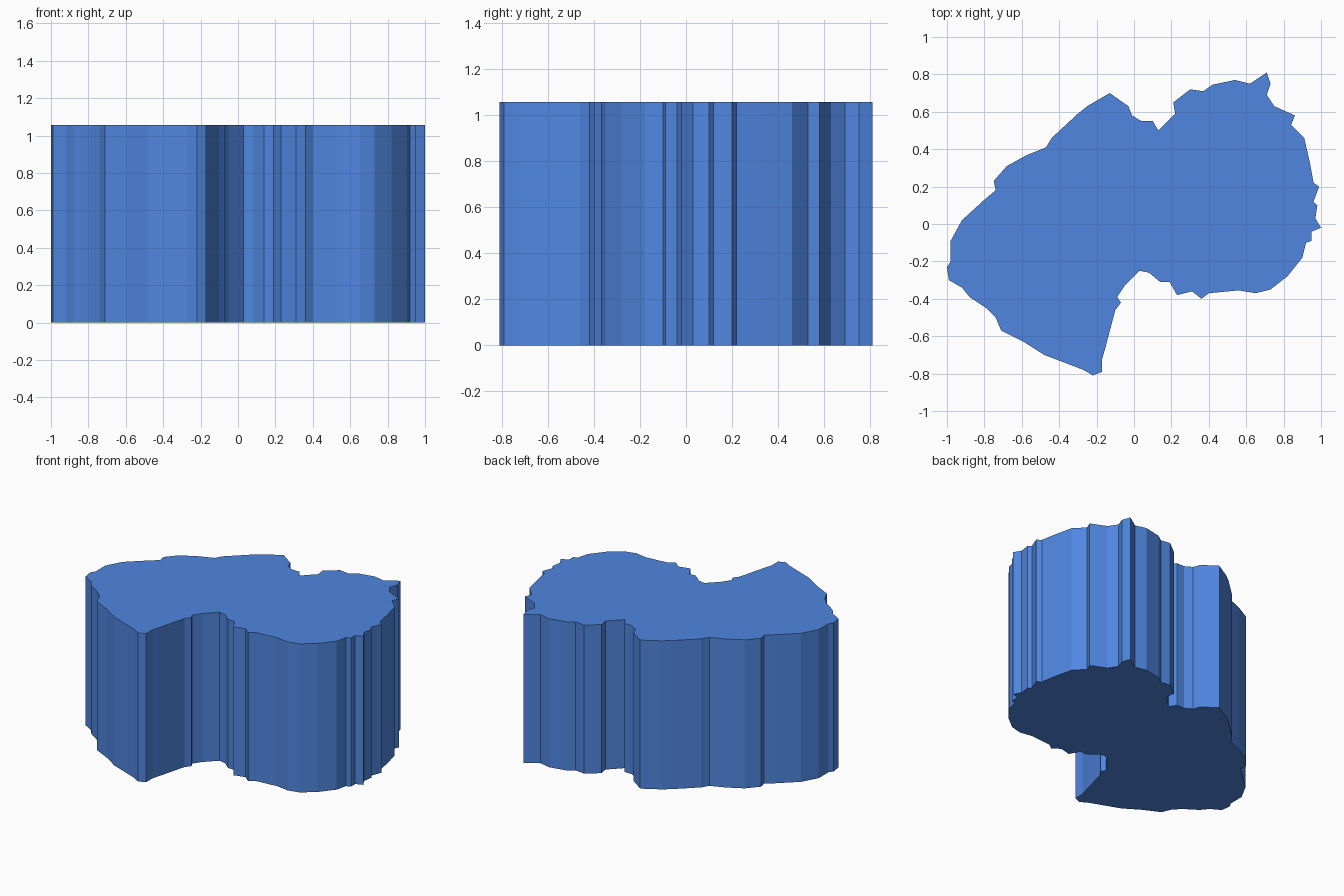
import bpy, bmesh

HEIGHT = 1.056

# Outline seen from the top, counter-clockwise, one stretch per side
south_west = [(-1, -.23), (-.99, -.3), (-.92, -.34), (-.88, -.39), (-.79, -.45),
              (-.74, -.5), (-.71, -.57), (-.59, -.63), (-.48, -.7), (-.27, -.78),
              (-.22, -.81), (-.17, -.79), (-.17, -.72), (-.15, -.65), (-.1, -.46)]
south_bay = [(-.07, -.42), (-.09, -.39), (-.05, -.33), (.03, -.25), (.08, -.26),
             (.14, -.31), (.19, -.31), (.23, -.38), (.31, -.36), (.36, -.4),
             (.4, -.37), (.56, -.355), (.65, -.37), (.73, -.35)]
east = [(.82, -.28), (.9, -.18), (.92, -.1), (.95, -.09), (.95, -.04), (1, -.02),
        (.97, .03), (.98, .1), (.96, .12), (.99, .2), (.96, .22), (.94, .33),
        (.91, .46), (.84, .53), (.86, .58), (.75, .63), (.71, .69), (.73, .75)]
north = [(.71, .81), (.62, .75), (.54, .77), (.42, .745), (.37, .71), (.3, .72),
         (.21, .65), (.22, .59), (.13, .5), (.1, .55), (.04, .55), (-.01, .58),
         (-.03, .63), (-.13, .7), (-.25, .63), (-.3, .59)]
north_west = [(-.44, .46), (-.47, .41), (-.57, .37), (-.68, .31), (-.75, .23),
              (-.74, .18), (-.8, .13), (-.92, .02), (-.98, -.09), (-.98, -.2)]
outline = south_west + south_bay + east + north + north_west

# Extruded block
bm = bmesh.new()
base = bm.faces.new([bm.verts.new((x, y, 0)) for x, y in outline])
top = bmesh.ops.extrude_face_region(bm, geom=[base], use_keep_orig=True)
bmesh.ops.translate(bm, vec=(0, 0, HEIGHT),
                    verts=[v for v in top["geom"] if isinstance(v, bmesh.types.BMVert)])
bmesh.ops.recalc_face_normals(bm, faces=bm.faces)
mesh = bpy.data.meshes.new("outline_block")
bm.to_mesh(mesh)
bm.free()
block = bpy.data.objects.new("outline_block", mesh)
bpy.context.collection.objects.link(block)

# Blue colour
blue = bpy.data.materials.new("blue")
blue.diffuse_color = (0.08, 0.24, 0.75, 1)
mesh.materials.append(blue)
